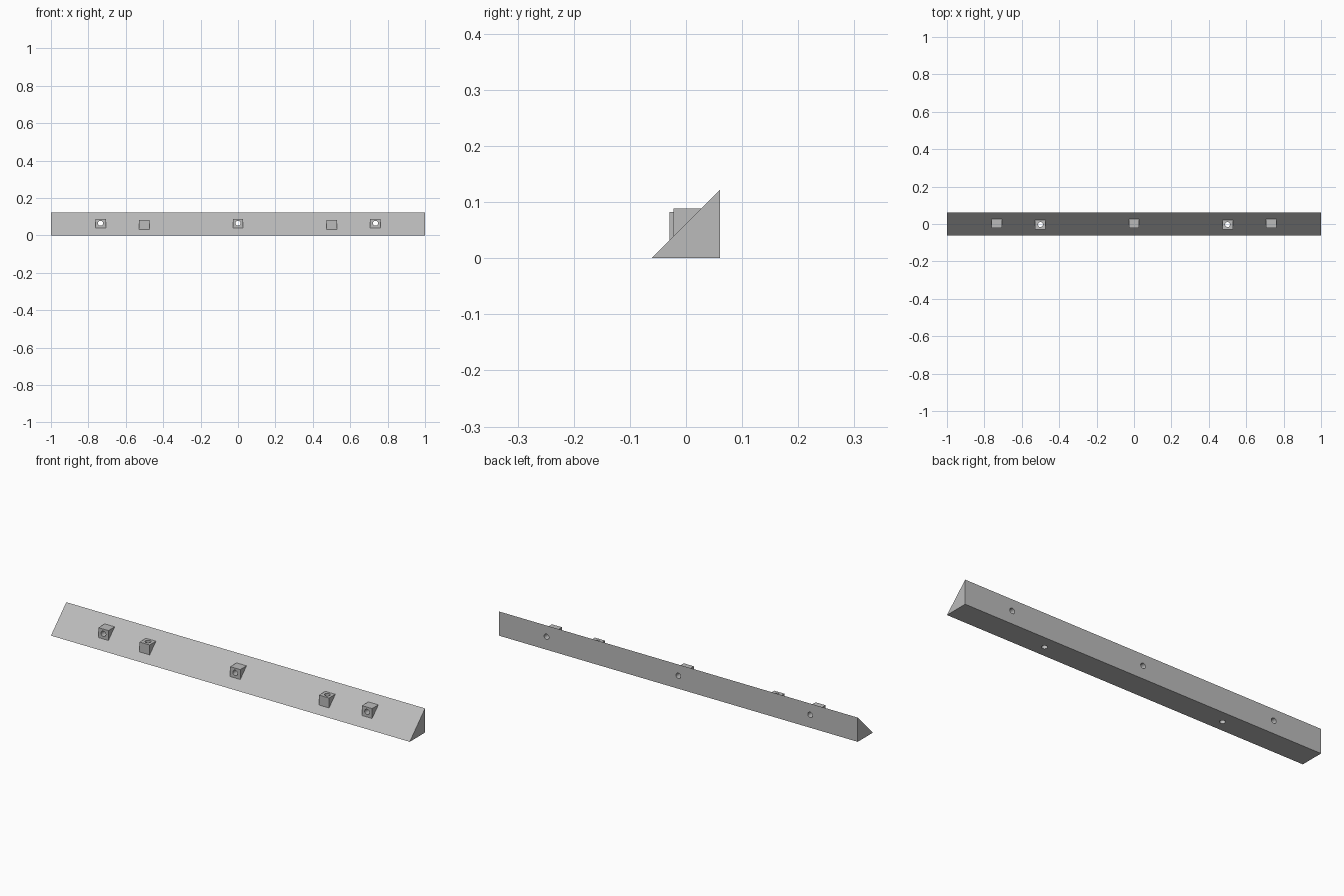
import bpy
import bmesh
from math import radians
from mathutils import Matrix, Vector

if "Cube" in bpy.data.objects:
    bpy.data.objects.remove(bpy.data.objects["Cube"])

HALF = 0.061           # half depth of the bar; its height is twice this
BOSS = 0.051           # boss height and depth
BOSS_WIDTH = 0.056
HOLE_RADIUS = 0.0135

grey = bpy.data.materials.new("plain grey")
grey.use_nodes = True
colour = (0.5, 0.5, 0.5, 1)
grey.diffuse_color = colour
grey.node_tree.nodes["Principled BSDF"].inputs["Base Color"].default_value = colour


def make_object(name, bm):
    bmesh.ops.recalc_face_normals(bm, faces=bm.faces)
    mesh = bpy.data.meshes.new(name)
    bm.to_mesh(mesh)
    bm.free()
    mesh.materials.append(grey)
    obj = bpy.data.objects.new(name, mesh)
    bpy.context.collection.objects.link(obj)
    return obj


def add_boss(bm, x, front, top):
    centre = Vector((x, front + BOSS / 2, top - BOSS / 2))
    bmesh.ops.create_cube(bm, size=1, matrix=Matrix.Translation(centre)
                          @ Matrix.Diagonal((BOSS_WIDTH, BOSS, BOSS, 1)))


def add_hole(bm, centre, tilt):
    bmesh.ops.create_cone(bm, cap_ends=True, segments=24, depth=0.5,
                          radius1=HOLE_RADIUS, radius2=HOLE_RADIUS,
                          matrix=Matrix.Translation(centre)
                          @ Matrix.Rotation(tilt, 4, "X"))


# Triangular bar
bm = bmesh.new()
profile = [(-HALF, 0), (HALF, 0), (HALF, 2 * HALF)]
face = bm.faces.new([bm.verts.new((-1, y, z)) for y, z in profile])
extruded = bmesh.ops.extrude_face_region(bm, geom=[face])["geom"]
bmesh.ops.translate(bm, vec=(2, 0, 0),
                    verts=[v for v in extruded if isinstance(v, bmesh.types.BMVert)])
bar = make_object("triangular_bar", bm)

# Screw bosses and their through holes
boss_bm, hole_bm = bmesh.new(), bmesh.new()
for x in (-0.735, 0, 0.735):
    add_boss(boss_bm, x, -0.022, 0.089)
    add_hole(hole_bm, (x, 0, 0.065), radians(90))
for x in (-0.5, 0.5):
    add_boss(boss_bm, x, -0.029, 0.082)
    add_hole(hole_bm, (x, -0.003, 0.06), 0)
bosses = make_object("screw_bosses", boss_bm)
holes = make_object("hole_cutters", hole_bm)

# Join the bosses to the bar, then drill it
for helper, operation in ((bosses, "UNION"), (holes, "DIFFERENCE")):
    helper.hide_render = True
    mod = bar.modifiers.new(helper.name, "BOOLEAN")
    mod.object = helper
    mod.operation = operation
    mod.solver = "EXACT"
bpy.context.view_layer.objects.active = bar
bar.select_set(True)
for mod in list(bar.modifiers):
    bpy.ops.object.modifier_apply(modifier=mod.name)
for helper in (bosses, holes):
    bpy.data.objects.remove(helper)
bpy.ops.object.shade_smooth_by_angle(angle=radians(30))
